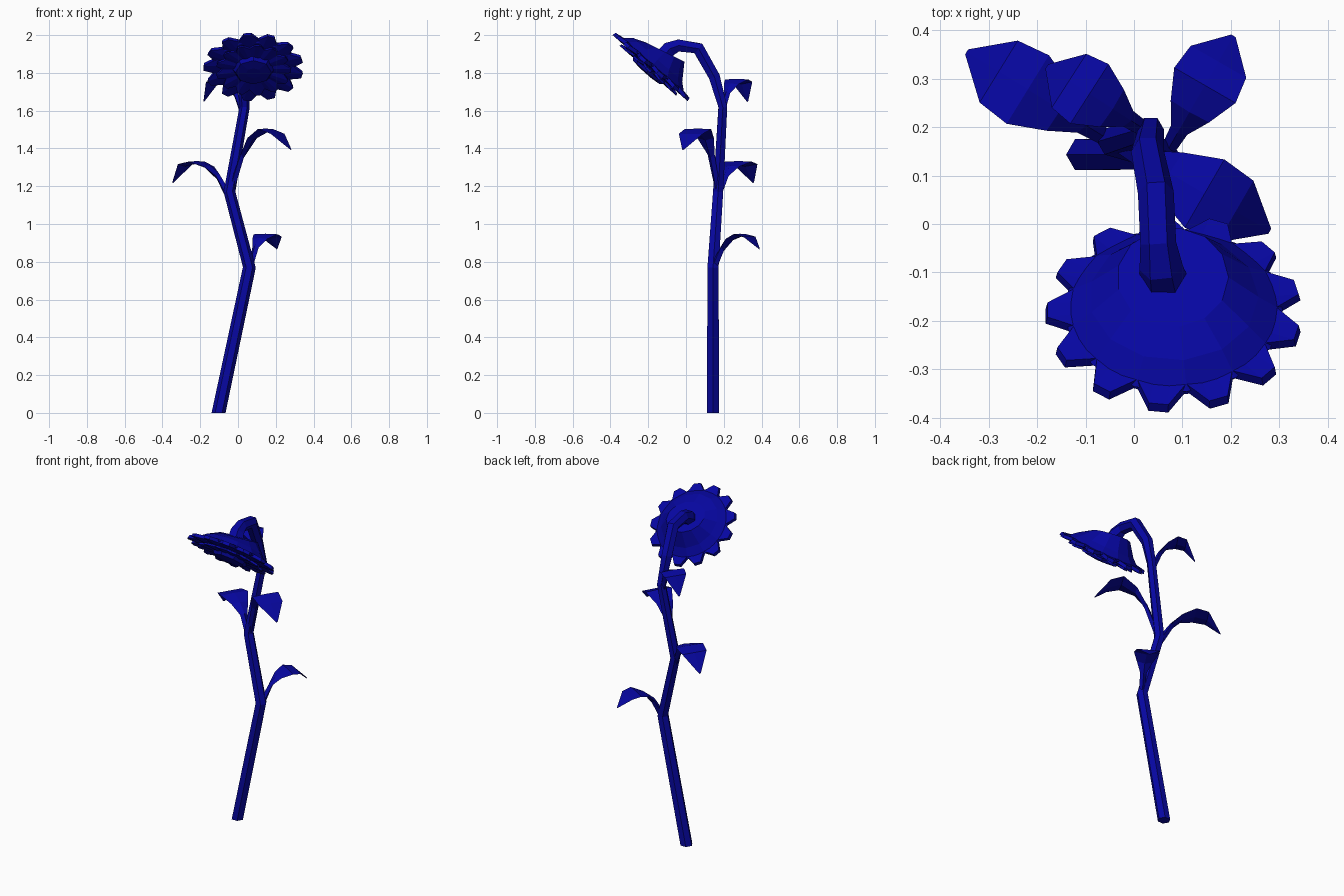
import bpy, math
from mathutils import Vector, Matrix

if "Cube" in bpy.data.objects:
    bpy.data.objects.remove(bpy.data.objects["Cube"])

mat = bpy.data.materials.new("deep_blue")
mat.diffuse_color = (0.002, 0.002, 0.36, 1)
mat.use_nodes = True
mat.node_tree.nodes["Principled BSDF"].inputs["Base Color"].default_value = mat.diffuse_color


def make(name, verts, faces):
    me = bpy.data.meshes.new(name)
    me.from_pydata([tuple(v) for v in verts], [], faces)
    me.materials.append(mat)
    ob = bpy.data.objects.new(name, me)
    bpy.context.collection.objects.link(ob)
    return ob


def loft(name, rings):
    """Skin a list of equal-size vertex rings and cap both ends."""
    n = len(rings[0])
    verts = [v for r in rings for v in r]
    faces = [tuple(reversed(range(n))),
             tuple(range(len(verts) - n, len(verts)))]
    for k in range(len(rings) - 1):
        for i in range(n):
            j = (i + 1) % n
            faces.append((k * n + i, k * n + j, (k + 1) * n + j, (k + 1) * n + i))
    return make(name, verts, faces)


# stem: six-sided tube that zigzags up and hooks over to the front
path = [(-0.103, 0.143, 0, 0.037), (0.06, 0.143, 0.77, 0.034),
        (-0.045, 0.17, 1.17, 0.031), (0.035, 0.195, 1.62, 0.027),
        (0.028, 0.15, 1.78, 0.034), (0.045, 0.065, 1.93, 0.037),
        (0.05, -0.04, 1.945, 0.037), (0.056, -0.09, 1.925, 0.045),
        (0.062, -0.115, 1.89, 0.05)]
pts = [Vector(p[:3]) for p in path]
rings = []
for i, p in enumerate(pts):
    a, b = pts[max(i - 1, 0)], pts[min(i + 1, len(pts) - 1)]
    t = (b - a).normalized() if i else Vector((0, 0, 1))
    side = (Vector((1, 0, 0)) - t * t.x).normalized()
    up = t.cross(side)
    rings.append([p + path[i][3] * (side * math.cos(k * math.pi / 3)
                                    + up * math.sin(k * math.pi / 3)) for k in range(6)])
loft("stem", rings)

# leaves: fraction along, fraction of apex height, half width, thickness, edge lift
SECTIONS = [(0, 0, 0.016, 0.016, 0), (0.2, 0.58, 0.022, 0.014, 0.004),
            (0.36, 0.84, 0.052, 0.009, 0.004), (0.58, 0.98, 0.083, 0.007, 0.004),
            (0.78, 0.90, 0.075, 0.006, 0.006), (1, None, 0.006, 0.004, 0)]


def leaf(name, root, tip, apex, scale):
    root, tip = Vector(root), Vector(tip)
    flat = Vector((tip.x - root.x, tip.y - root.y, 0))
    d = flat.normalized()
    side = Vector((-d.y, d.x, 0))
    rings = []
    for f, h, w, th, lift in SECTIONS:
        p = root + flat * f
        p.z = tip.z if h is None else root.z + apex * h
        n = Vector((0, 0, 1)) - d * max(0, 0.9 - 1.8 * f)
        w *= scale
        e = Vector((0, 0, lift))
        rings.append([p - side * w + e, p - n * th, p + side * w + e, p + n * th])
    loft(name, rings)


leaf("leaf_low", (0.065, 0.145, 0.77), (0.205, 0.388, 0.87), 0.175, 0.88)
leaf("leaf_left", (-0.045, 0.17, 1.14), (-0.345, 0.355, 1.22), 0.19, 1.0)
leaf("leaf_right", (-0.04, 0.17, 1.17), (0.28, -0.015, 1.395), 0.335, 0.98)
leaf("leaf_top", (0.03, 0.19, 1.58), (-0.18, 0.325, 1.65), 0.185, 0.88)


def face_frame(normal):
    n, x = Vector(normal).normalized(), Vector((1, 0, 0))
    return Matrix((x, n.cross(x), n)).transposed()


# flower faces down and to the front; the hub behind it lies flatter
face, mid = face_frame((0, -0.66, -0.75)), Vector((0.082, -0.19, 1.825))
hub, hub_mid = face_frame((0, -0.45, -0.89)), Vector((0.08, -0.11, 1.91))


def petals(name, count, radius, notch, rim, thick, front, back, turn=0.0):
    """Star-edged disc with blunt petal tips, ridged between two centre points."""
    loop = []
    for i in range(count):
        for off, r, z in ((0, notch, rim - 0.008), (0.34, radius, rim),
                          (0.66, radius, rim)):
            a = (i + off + turn) * math.tau / count
            loop.append(Vector((r * math.cos(a), r * math.sin(a), z)))
    n = len(loop)
    thin = [v * 0.985 + Vector((0, 0, -thick)) for v in loop]
    verts = loop + thin + [Vector((0, 0, front)), Vector((0, 0, back))]
    faces = []
    for i in range(n):
        j = (i + 1) % n
        faces += [(i, j, 2 * n), (n + j, n + i, 2 * n + 1), (j, i, n + i, n + j)]
    make(name, [mid + face @ v for v in verts], faces)


petals("outer_petals", 13, 0.265, 0.215, 0.0, 0.02, 0.0, -0.04)
petals("middle_petals", 13, 0.20, 0.165, 0.018, 0.012, 0.01, 0.0, 0.5)


def ring(frame, centre, r, z, n=13):
    return [centre + frame @ Vector((r * math.cos(k * math.tau / n),
                                     r * math.sin(k * math.tau / n), z)) for k in range(n)]


# calyx: flat hub at the stem flaring out to the petal rim
loft("calyx", [ring(hub, hub_mid, 0.115, 0), ring(face, mid, 0.175, -0.06),
               ring(face, mid, 0.225, -0.018), ring(face, mid, 0.2, -0.004)])

# flower centre: low dome
loft("flower_centre", [ring(face, mid, r, z, 8)
                       for r, z in ((0.11, 0.01), (0.095, 0.03), (0.04, 0.036))])
